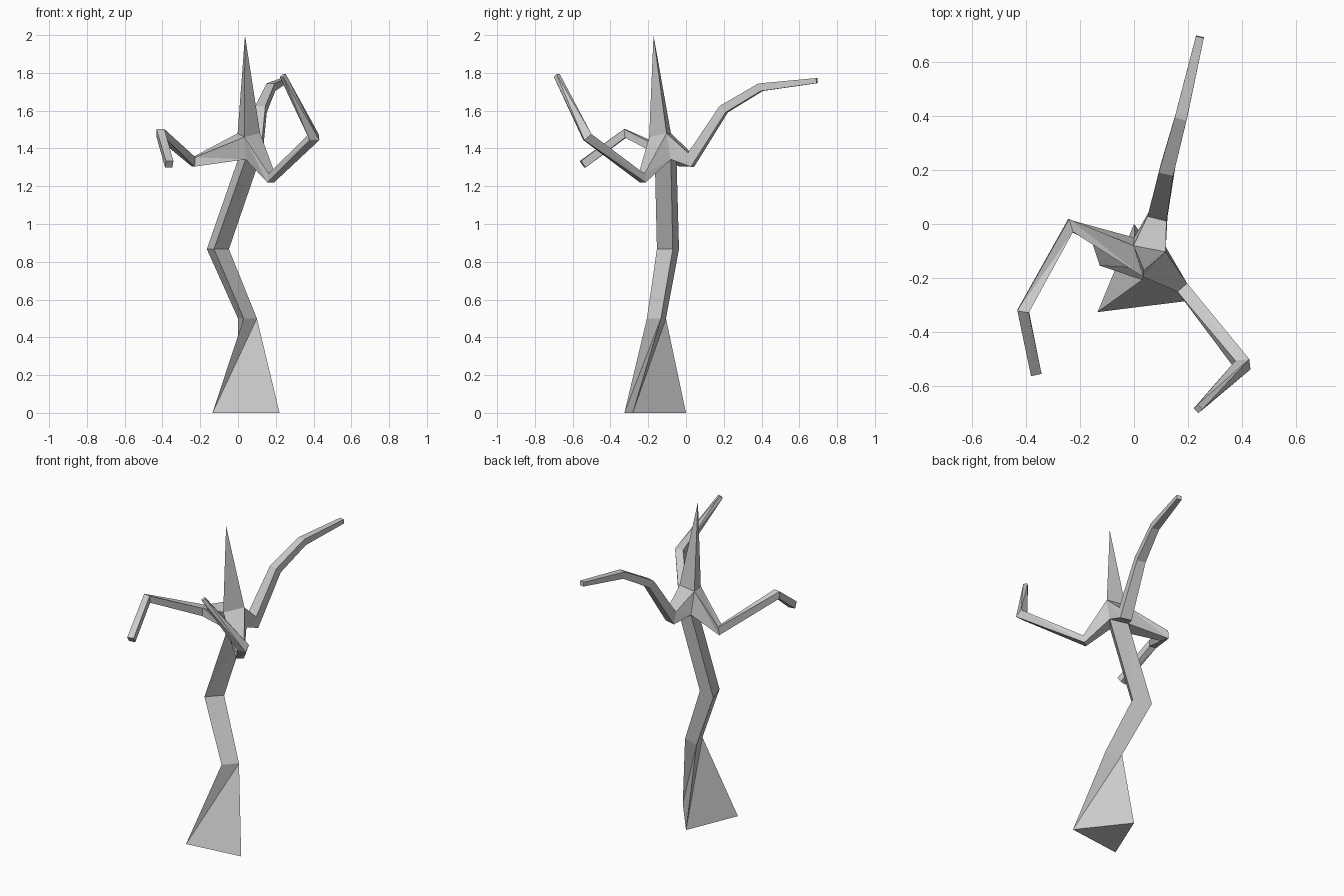
import bpy, bmesh
from mathutils import Vector

if "Cube" in bpy.data.objects:
    bpy.data.objects.remove(bpy.data.objects["Cube"])

UP = Vector((0, 0, 1))


def loft(name, rings, cap_start=False, cap_end=False):
    """Skin a list of equal-count rings with flat triangles."""
    bm = bmesh.new()
    vs = [[bm.verts.new(p) for p in ring] for ring in rings]
    n = len(rings[0])
    for a, b in zip(vs, vs[1:]):
        for i in range(n):
            j = (i + 1) % n
            bm.faces.new((a[i], a[j], b[j]))
            bm.faces.new((a[i], b[j], b[i]))
    if cap_start:
        bm.faces.new(vs[0][::-1])
    if cap_end:
        bm.faces.new(vs[-1])
    bmesh.ops.remove_doubles(bm, verts=bm.verts, dist=1e-5)
    mesh = bpy.data.meshes.new(name)
    bm.to_mesh(mesh)
    bm.free()
    ob = bpy.data.objects.new(name, mesh)
    bpy.context.collection.objects.link(ob)
    return ob


def tri(z, *xy):
    return [Vector((x, y, z)) for x, y in xy]


# Crooked three-sided trunk: corners go back-left, front, right
foot = tri(0.0, (0.0, 0.0), (-0.135, -0.326), (0.22, -0.282))
knee = tri(0.50, (0.0, -0.106), (0.03, -0.207), (0.10, -0.133))
waist = tri(0.867, (-0.165, -0.037), (-0.127, -0.154), (-0.048, -0.07))
neck = tri(1.342, (0.0, -0.05), (0.04, -0.165), (0.115, -0.08))
crown = [Vector(p) for p in ((-0.002, -0.08, 1.48), (0.033, -0.195, 1.46),
                             (0.117, -0.103, 1.48))]
loft("trunk", [foot, knee, waist, neck], cap_start=True)

# Pointed top
loft("spike", [crown, [Vector((0.037, -0.172, 2.0))] * 3])


def branch(name, side_index, sections):
    """Grow a four-sided branch from one side of the crown."""
    i, j = side_index, (side_index + 1) % 3
    rings = [[neck[j], crown[j], crown[i], neck[i]]]
    path = [sum(rings[0], Vector()) / 4] + [Vector(s[:3]) for s in sections]
    for k, s in enumerate(sections, 1):
        t = (path[k] - path[k - 1]).normalized()
        if k + 1 < len(path):
            t += (path[k + 1] - path[k]).normalized()
        t.normalize()
        side = t.cross(UP).normalized()
        up = side.cross(t)
        rings.append([path[k] + side * s[3] * a / 2 + up * s[4] * b / 2
                      for a, b in ((-1, -1), (-1, 1), (1, 1), (1, -1))])
    loft(name, rings, cap_end=True)


# Branch sections: x, y, z, width, height
branch("left_branch", 0, [
    (-0.235, -0.006, 1.329, 0.05, 0.05),
    (-0.41, -0.322, 1.48, 0.043, 0.045),
    (-0.364, -0.547, 1.316, 0.04, 0.042)])
branch("right_branch", 1, [
    (0.176, -0.232, 1.243, 0.047, 0.047),
    (0.403, -0.522, 1.46, 0.052, 0.05),
    (0.237, -0.684, 1.786, 0.025, 0.025)])
branch("back_branch", 2, [
    (0.087, 0.027, 1.34, 0.072, 0.076),
    (0.122, 0.2, 1.608, 0.055, 0.047),
    (0.174, 0.395, 1.724, 0.045, 0.042),
    (0.244, 0.693, 1.759, 0.03, 0.027)])
